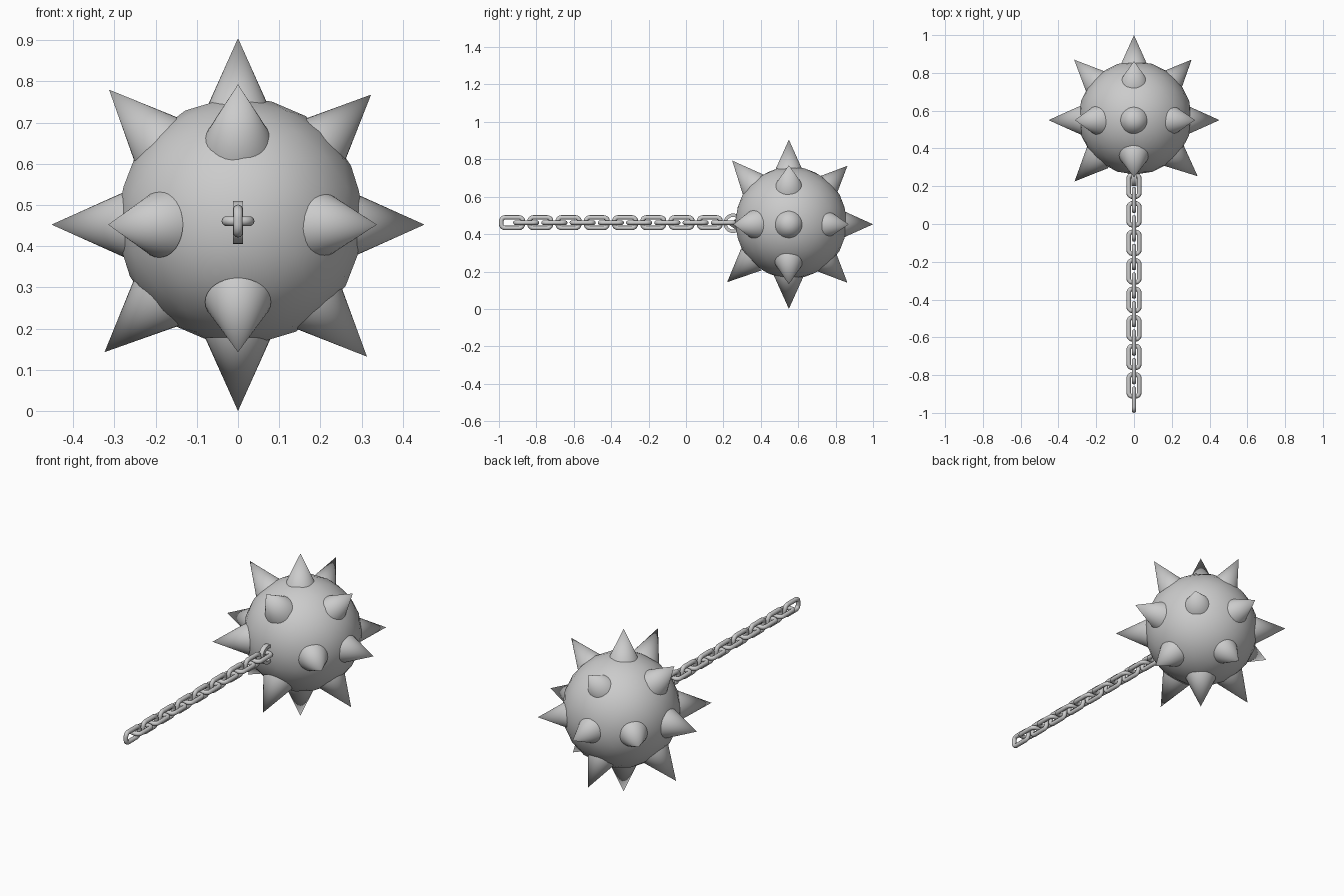
import bpy, bmesh
from math import cos, sin, pi, radians
from mathutils import Vector

if "Cube" in bpy.data.objects:
    bpy.data.objects.remove(bpy.data.objects["Cube"])

CENTER = Vector((0, 0.55, 0.4525))


def finish(name, bm, angle=40):
    bmesh.ops.recalc_face_normals(bm, faces=bm.faces)
    mesh = bpy.data.meshes.new(name)
    bm.to_mesh(mesh)
    bm.free()
    ob = bpy.data.objects.new(name, mesh)
    bpy.context.collection.objects.link(ob)
    bpy.ops.object.select_all(action='DESELECT')
    ob.select_set(True)
    bpy.context.view_layer.objects.active = ob
    bpy.ops.object.shade_smooth_by_angle(angle=radians(angle))
    return ob


def closed_tube(name, path, normal, section):
    """Sweep a section (outward, sideways) round a closed flat path."""
    bm = bmesh.new()
    n, rings = len(path), []
    for i, p in enumerate(path):
        tangent = (path[(i + 1) % n] - path[i - 1]).normalized()
        out = tangent.cross(normal)
        rings.append([bm.verts.new(p + out * a + normal * b) for a, b in section])
    m = len(section)
    for i in range(n):
        r, s = rings[i], rings[(i + 1) % n]
        for j in range(m):
            k = (j + 1) % m
            bm.faces.new((r[j], r[k], s[k], s[j]))
    return finish(name, bm)


# Ball
bm = bmesh.new()
bmesh.ops.create_icosphere(bm, subdivisions=3, radius=0.3)
bmesh.ops.translate(bm, verts=bm.verts, vec=(0.006, 0.562, 0.461))
finish("ball", bm)

# Spikes: tip positions on the axes and on the diagonals of each plane
tips = [(0.4525, 0.55, 0.4525), (-0.4525, 0.55, 0.4525), (0, 1.0, 0.4525),
        (0, 0.55, 0.905), (0, 0.55, 0.0)]
tips += [(x, 0.55, z) for x, z in ((-0.313, 0.78), (0.323, 0.768), (-0.324, 0.143), (0.313, 0.132))]
tips += [(0, y, z) for y, z in ((0.247, 0.793), (0.863, 0.765), (0.22, 0.143), (0.863, 0.14))]
tips += [(x, y, 0.4525) for x, y in ((-0.317, 0.87), (0.305, 0.87), (-0.315, 0.225), (0.337, 0.253))]
for i, tip in enumerate(tips):
    tip = Vector(tip)
    axis = (tip - CENTER).normalized()
    height = 0.178
    bm = bmesh.new()
    bmesh.ops.create_cone(bm, cap_ends=True, segments=32, radius1=0.08, radius2=0, depth=height)
    bmesh.ops.rotate(bm, verts=bm.verts, matrix=Vector((0, 0, 1)).rotation_difference(axis).to_matrix())
    bmesh.ops.translate(bm, verts=bm.verts, vec=tip - axis * height / 2)
    finish(f"spike_{i + 1}", bm)

# Chain: rounded links, alternately upright and lying flat
CHAIN_Z = 0.461
round_section = [(0.012 * cos(2 * pi * j / 10), 0.012 * sin(2 * pi * j / 10)) for j in range(10)]
HALF_L, HALF_W, CORNER = 0.058, 0.028, 0.02
outline = []
for q, (sy, sw) in enumerate(((1, 1), (-1, 1), (-1, -1), (1, -1))):
    for k in range(6):
        a = q * pi / 2 + k * pi / 10
        outline.append((sy * (HALF_L - CORNER) + CORNER * cos(a),
                        sw * (HALF_W - CORNER) + CORNER * sin(a)))
for i in range(16):
    y = -0.93 + 0.0755 * i
    if i % 2 == 0:
        path = [Vector((0, y + a, CHAIN_Z + b)) for a, b in outline]
        normal = Vector((1, 0, 0))
    else:
        path = [Vector((b, y + a, CHAIN_Z)) for a, b in outline]
        normal = Vector((0, 0, 1))
    closed_tube(f"chain_link_{i + 1}", path, normal, round_section)

# Anchor ring half sunk in the ball
ring = [Vector((0, 0.252 + 0.043 * cos(t), 0.458 + 0.043 * sin(t)))
        for t in (2 * pi * k / 32 for k in range(32))]
closed_tube("anchor_ring", ring, Vector((1, 0, 0)),
            [(0.009, 0.0125), (-0.009, 0.0125), (-0.009, -0.0125), (0.009, -0.0125)])
